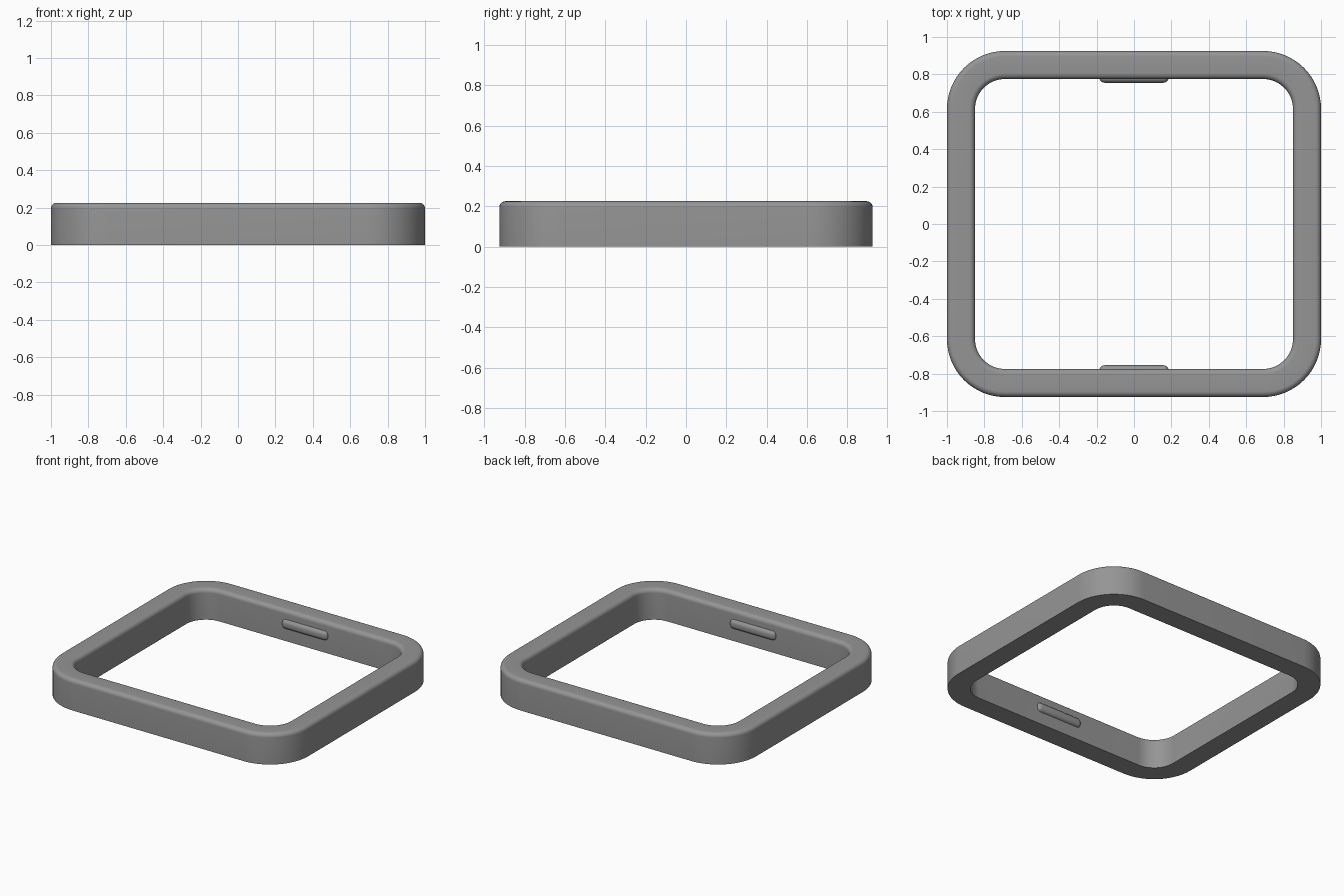
import bpy, bmesh, math

if "Cube" in bpy.data.objects:
    bpy.data.objects.remove(bpy.data.objects["Cube"])

W, D, H = 1.0, 0.925, 0.225      # half width, half depth, height
WALL, R, F = 0.15, 0.31, 0.03    # wall thickness, outer corner radius, top fillet
SEG = 16

grey = bpy.data.materials.new("grey_plastic")
grey.diffuse_color = (0.3, 0.3, 0.3, 1)
grey.use_nodes = True
grey.node_tree.nodes["Principled BSDF"].inputs["Base Color"].default_value = grey.diffuse_color


def finish(name, bm):
    bmesh.ops.recalc_face_normals(bm, faces=bm.faces)
    me = bpy.data.meshes.new(name)
    bm.to_mesh(me)
    bm.free()
    me.materials.append(grey)
    ob = bpy.data.objects.new(name, me)
    bpy.context.collection.objects.link(ob)
    bpy.ops.object.select_all(action='DESELECT')
    ob.select_set(True)
    bpy.context.view_layer.objects.active = ob
    bpy.ops.object.shade_smooth_by_angle(angle=math.radians(35))
    return ob


def rounded_loop(bm, inset, z):
    """Rounded rectangle of vertices, moved inwards by inset."""
    r = R - inset
    verts = []
    for q, (sx, sy) in enumerate([(1, 1), (-1, 1), (-1, -1), (1, -1)]):
        for i in range(SEG + 1):
            a = math.pi / 2 * (q + i / SEG)
            verts.append(bm.verts.new((sx * (W - R) + r * math.cos(a),
                                       sy * (D - R) + r * math.sin(a), z)))
    return verts


# Frame: wall section with two filleted top edges, swept around the loop
arc = [math.pi / 2 * i / 8 for i in range(9)]
section = [(0, 0)]
section += [(F - F * math.cos(a), H - F + F * math.sin(a)) for a in arc]
section += [(WALL - F + F * math.sin(a), H - F + F * math.cos(a)) for a in arc]
section += [(WALL, 0)]
bm = bmesh.new()
loops = [rounded_loop(bm, d, z) for d, z in section]
n = len(loops[0])
for k, a in enumerate(loops):
    b = loops[(k + 1) % len(loops)]
    for i in range(n):
        j = (i + 1) % n
        bm.faces.new((a[i], a[j], b[j], b[i]))
finish("frame", bm)

# Rounded catches on the inner front and back walls
for name, s in (("front_catch", -1), ("back_catch", 1)):
    bm = bmesh.new()
    bmesh.ops.create_cube(bm, size=1)
    for v in bm.verts:
        v.co = (v.co.x * 0.37, s * (D - WALL + 0.02) + v.co.y * 0.08, 0.125 + v.co.z * 0.07)
    bmesh.ops.bevel(bm, geom=bm.edges[:], offset=0.028, segments=6,
                    profile=0.5, affect='EDGES')
    finish(name, bm)
